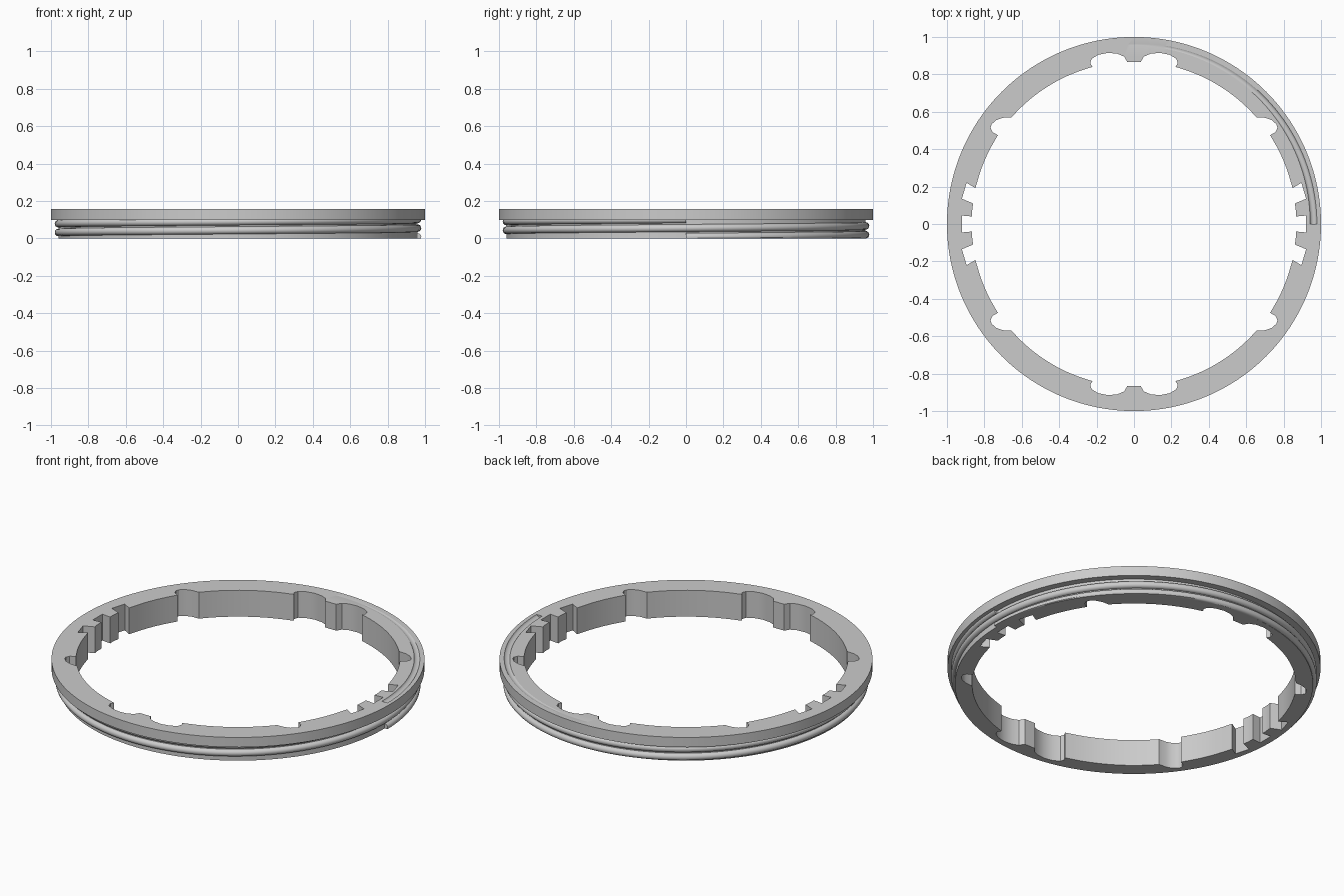
import bpy, bmesh
from math import cos, sin, tau, atan2, pi

if "Cube" in bpy.data.objects:
    bpy.data.objects.remove(bpy.data.objects["Cube"])

HEIGHT, FLANGE_Z = 0.156, 0.098
FLANGE_R, BODY_R, BORE_R = 1.0, 0.96, 0.868
PITCH, SEGS = 0.047, 192

grey = bpy.data.materials.new("mid grey")
grey.use_nodes = True
grey.diffuse_color = (0.6, 0.6, 0.6, 1)
grey.node_tree.nodes["Principled BSDF"].inputs["Base Color"].default_value = (0.6, 0.6, 0.6, 1)


def make_object(name, bm):
    bmesh.ops.recalc_face_normals(bm, faces=bm.faces)
    mesh = bpy.data.meshes.new(name)
    bm.to_mesh(mesh)
    bm.free()
    mesh.materials.append(grey)
    obj = bpy.data.objects.new(name, mesh)
    bpy.context.collection.objects.link(obj)
    return obj


def activate(obj):
    bpy.ops.object.select_all(action='DESELECT')
    obj.select_set(True)
    bpy.context.view_layer.objects.active = obj


def bore_arc(start, end, steps):
    """Points along the bore between two outline points, ends excluded."""
    a, b = atan2(start[1], start[0]), atan2(end[1], end[0])
    angles = [a + (b - a) * i / steps for i in range(1, steps)]
    return [(BORE_R * cos(t), BORE_R * sin(t)) for t in angles]


def circle(r):
    return [(r * cos(tau * i / SEGS), r * sin(tau * i / SEGS)) for i in range(SEGS)]


def helix_tube(name, base_z, turns, radius, floor=None):
    """Round bar wound counterclockwise around the body, starting at +x."""
    bm = bmesh.new()
    sides, steps = 16, int(turns * SEGS)
    rings = []
    for i in range(steps + 1):
        t = tau * i / SEGS
        z0 = base_z + PITCH * i / SEGS
        ring = []
        for k in range(sides):
            a = tau * k / sides
            r, z = BODY_R + radius * cos(a), z0 + radius * sin(a)
            if floor is not None:
                z = max(z, floor)
            ring.append(bm.verts.new((r * cos(t), r * sin(t), z)))
        rings.append(ring)
    for p, q in zip(rings, rings[1:]):
        for k in range(sides):
            n = (k + 1) % sides
            bm.faces.new((p[k], p[n], q[n], q[k]))
    bm.faces.new(rings[0])
    bm.faces.new(rings[-1])
    return make_object(name, bm)


# Bore outline: notches of one quarter, joined by arcs, then mirrored twice
key_slot = [(0.92, 0.045), (0.865, 0.04)]
wedge_slot = [(0.86, 0.11), (0.92, 0.135), (0.895, 0.22), (0.848, 0.192)]
corner_notch = [(0.728, 0.475), (0.757, 0.492), (0.767, 0.515), (0.76, 0.535),
                (0.735, 0.556), (0.70, 0.568), (0.655, 0.57)]
scallop = [(0.222, 0.84), (0.234, 0.86), (0.226, 0.884), (0.19, 0.905),
           (0.14, 0.915), (0.09, 0.911), (0.053, 0.895), (0.036, 0.867)]
quarter = list(key_slot)
for notch, steps in ((wedge_slot, 3), (corner_notch, 10), (scallop, 14)):
    quarter += bore_arc(quarter[-1], notch[0], steps) + notch
half = quarter + [(-x, y) for x, y in reversed(quarter)]
bore = half + [(x, -y) for x, y in reversed(half)]

# Ring body with stepped flange
bm = bmesh.new()


def add_loop(points, z):
    verts = [bm.verts.new((x, y, z)) for x, y in points]
    edges = [bm.edges.new((v, verts[i - 1])) for i, v in enumerate(verts)]
    return verts, edges


def wall(a, b):
    for i in range(len(a)):
        bm.faces.new((a[i - 1], a[i], b[i], b[i - 1]))


bore_low, bore_low_edges = add_loop(bore, 0)
bore_top, bore_top_edges = add_loop(bore, HEIGHT)
body_low, body_low_edges = add_loop(circle(BODY_R), 0)
body_top, _ = add_loop(circle(BODY_R), FLANGE_Z)
rim_low, _ = add_loop(circle(FLANGE_R), FLANGE_Z)
rim_top, rim_top_edges = add_loop(circle(FLANGE_R), HEIGHT)
for a, b in ((bore_low, bore_top), (body_low, body_top), (body_top, rim_low), (rim_low, rim_top)):
    wall(a, b)
bmesh.ops.triangle_fill(bm, use_beauty=True, edges=bore_low_edges + body_low_edges)
bmesh.ops.triangle_fill(bm, use_beauty=True, edges=bore_top_edges + rim_top_edges)
ring = make_object("flanged_ring", bm)

# Shallow helical groove running out of the top face
cutter = helix_tube("groove_cutter", HEIGHT + 0.008, 0.4, 0.02)
cutter.hide_render = True
activate(ring)
cut = ring.modifiers.new("groove", 'BOOLEAN')
cut.operation, cut.solver, cut.object = 'DIFFERENCE', 'EXACT', cutter
bpy.ops.object.modifier_apply(modifier=cut.name)
bpy.data.objects.remove(cutter)

# Raised screw thread under the flange
thread = helix_tube("screw_thread", 0.008, 2, 0.02, floor=0)

for obj in (ring, thread):
    activate(obj)
    bpy.ops.object.shade_smooth_by_angle(angle=pi / 6)
